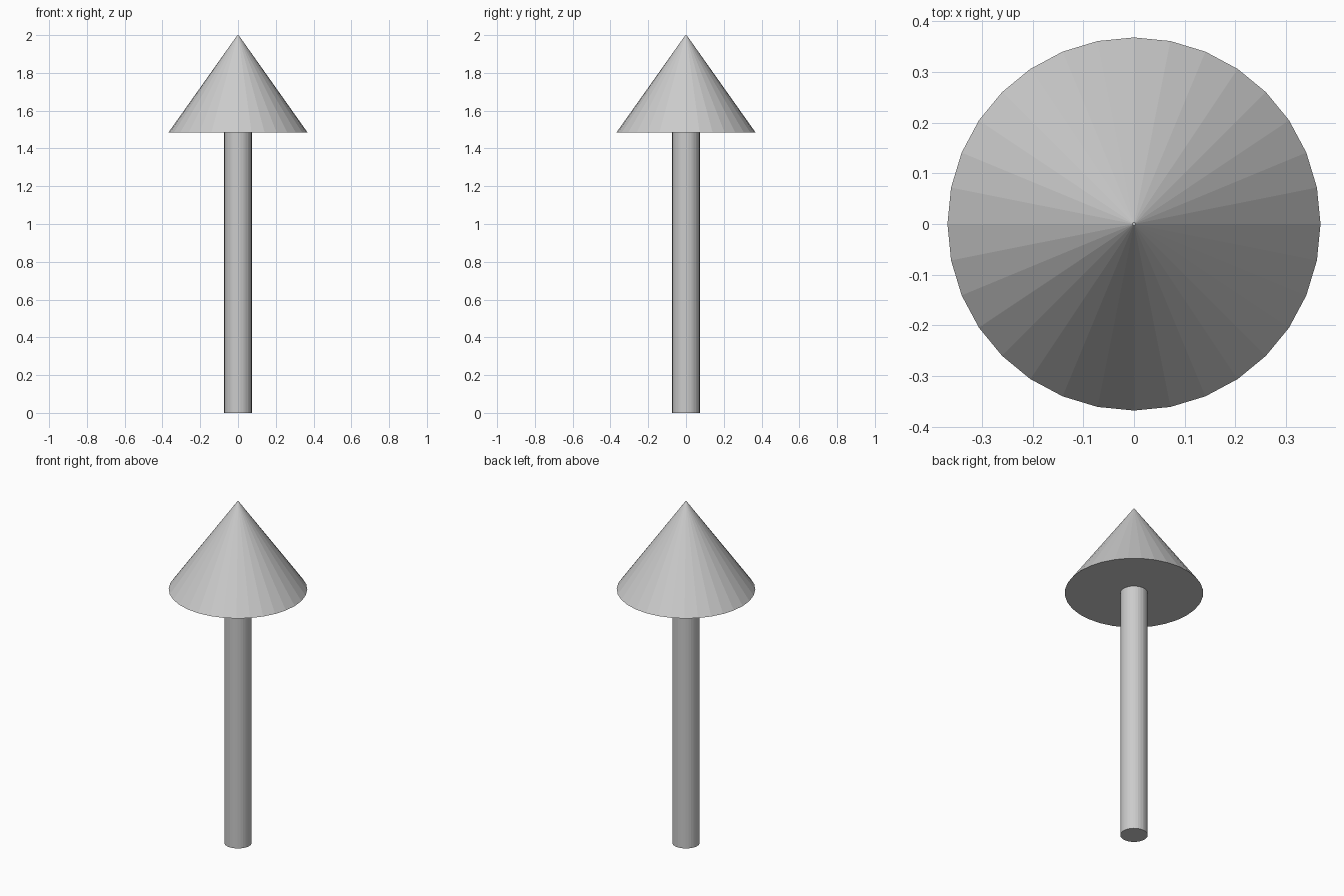
import bpy

if "Cube" in bpy.data.objects:
    bpy.data.objects.remove(bpy.data.objects["Cube"])

SIDES = 32
HEAD_BASE = 1.485
HEIGHT = 2.0

# Shaft: plain cylinder from the floor to the underside of the head
bpy.ops.mesh.primitive_cylinder_add(
    vertices=SIDES, radius=0.073, depth=HEAD_BASE, location=(0, 0, HEAD_BASE / 2))
bpy.context.object.name = "arrow_shaft"

# Head: faceted cone with a very slightly blunted tip
bpy.ops.mesh.primitive_cone_add(
    vertices=SIDES, radius1=0.368, radius2=0.003, depth=HEIGHT - HEAD_BASE,
    location=(0, 0, (HEIGHT + HEAD_BASE) / 2))
bpy.context.object.name = "arrow_head"
